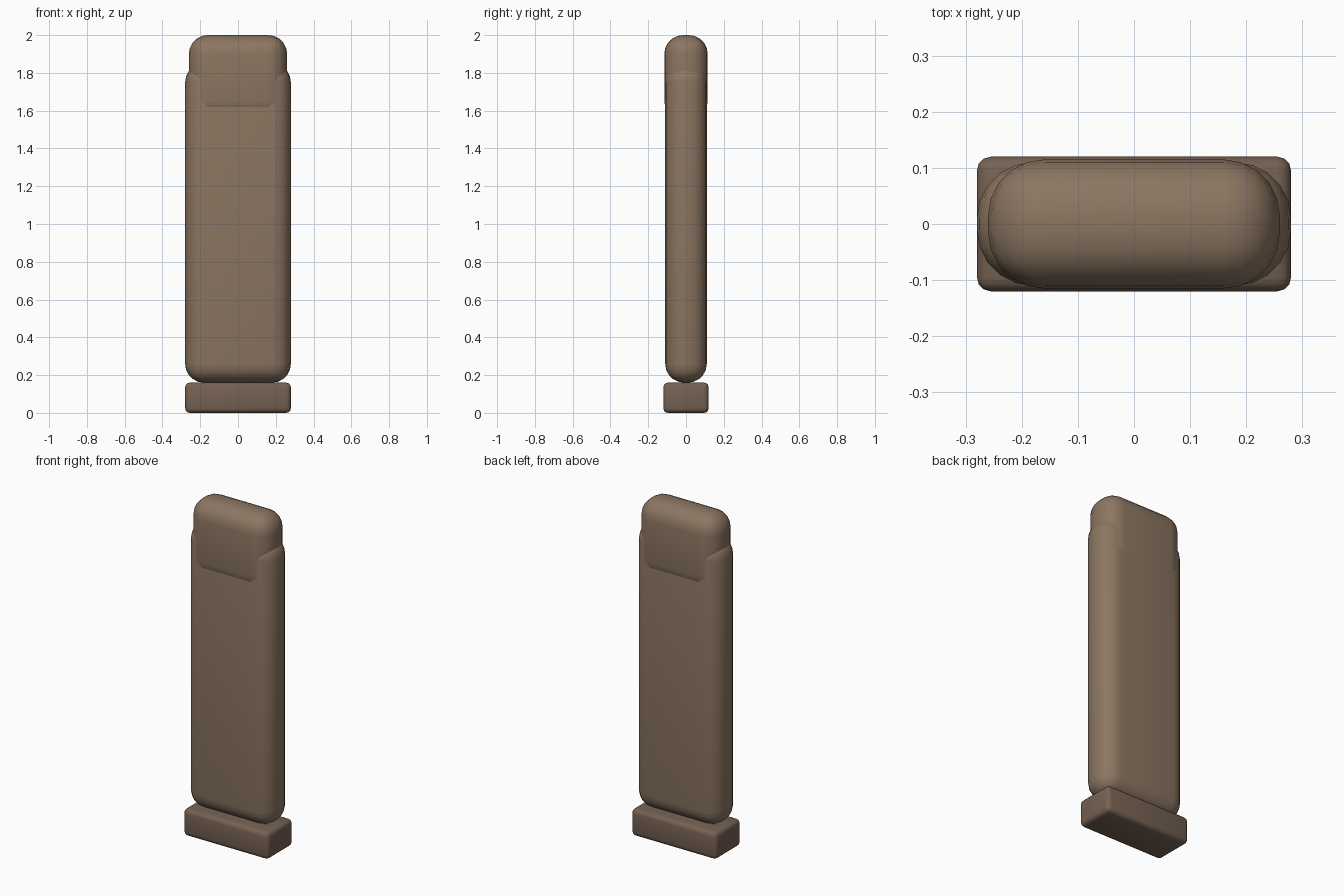
import bpy

default = bpy.data.objects.get("Cube")
if default:
    bpy.data.objects.remove(default, do_unlink=True)


def make_material(name, rgb):
    mat = bpy.data.materials.new(name)
    mat.use_nodes = True
    color = (*rgb, 1)
    mat.diffuse_color = color
    shader = mat.node_tree.nodes["Principled BSDF"]
    shader.inputs["Base Color"].default_value = color
    shader.inputs["Roughness"].default_value = 0.7
    return mat


def rounded_box(name, width, depth, bottom, top, radius, segments, mat):
    bpy.ops.mesh.primitive_cube_add(size=1, location=(0, 0, (bottom + top) / 2))
    obj = bpy.context.object
    obj.name = name
    obj.scale = (width, depth, top - bottom)
    bpy.ops.object.transform_apply(location=False, rotation=False, scale=True)
    bevel = obj.modifiers.new("Rounded edges", "BEVEL")
    bevel.width = radius
    bevel.segments = segments
    bevel.limit_method = "NONE"
    bpy.ops.object.modifier_apply(modifier=bevel.name)
    bpy.ops.object.shade_smooth_by_angle()
    obj.data.materials.append(mat)
    return obj


brown = make_material("warm_brown", (0.26, 0.18, 0.12))
dark_brown = make_material("dark_brown", (0.18, 0.12, 0.085))

# Plinth
rounded_box("base", 0.56, 0.24, 0, 0.16, 0.025, 3, dark_brown)

# Tall slab
rounded_box("body", 0.56, 0.22, 0.16, 1.85, 0.1, 5, brown)

# Rounded head, set into the slab and slightly proud of it
rounded_box("head", 0.52, 0.23, 1.55, 2.0, 0.1, 5, brown)
